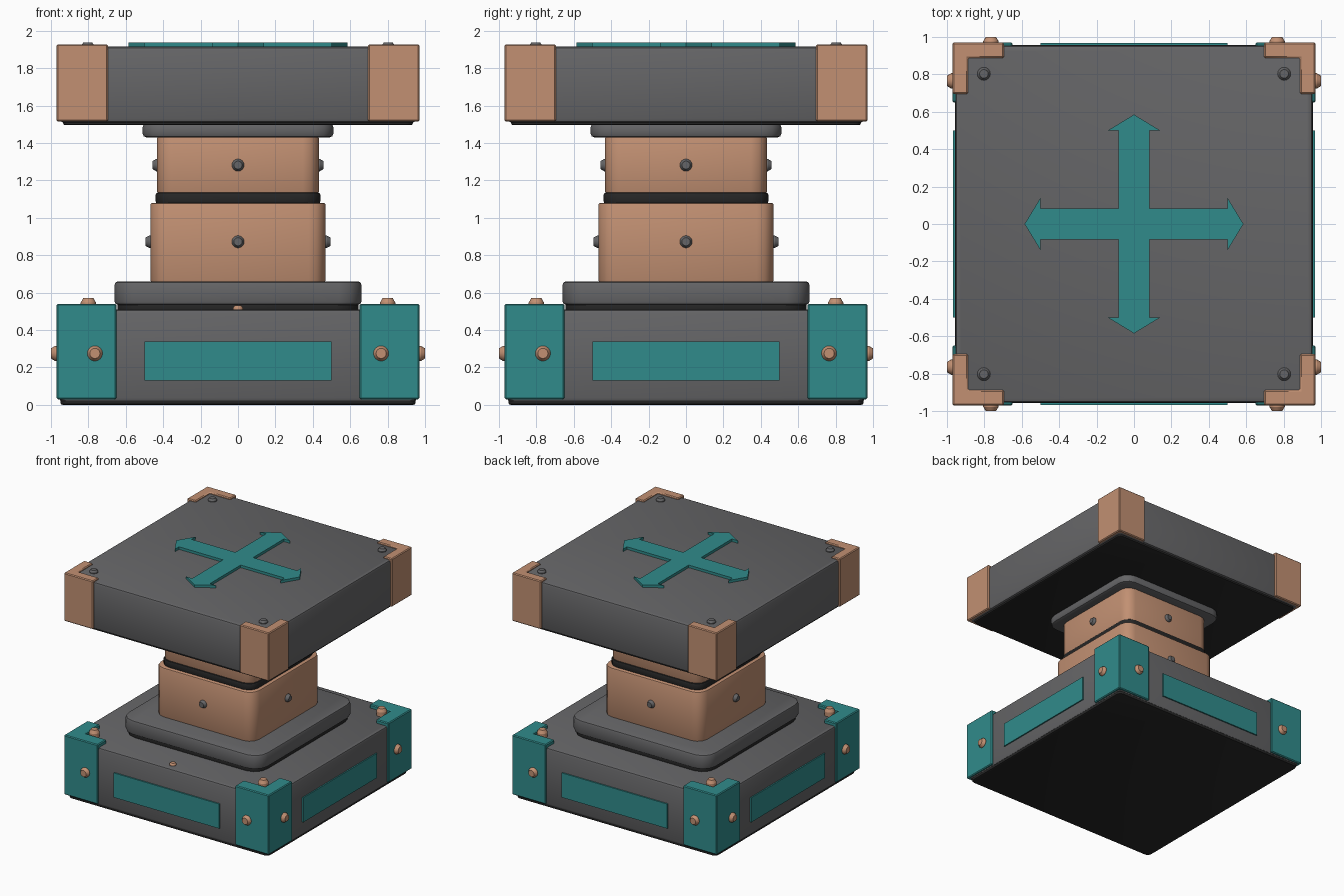
import bpy, bmesh, math
from mathutils import Matrix, Vector

if "Cube" in bpy.data.objects:
    bpy.data.objects.remove(bpy.data.objects["Cube"])


def material(name, rgb):
    m = bpy.data.materials.new(name)
    m.diffuse_color = (*rgb, 1)
    m.use_nodes = True
    m.node_tree.nodes["Principled BSDF"].inputs["Base Color"].default_value = m.diffuse_color
    return m


TEAL = material("teal", (0.03, 0.26, 0.26))
COPPER = material("copper", (0.54, 0.28, 0.17))
DARK = material("dark", (0.02, 0.02, 0.02))
GREY = material("grey", (0.13, 0.13, 0.135))
SIDES = [Matrix.Rotation(i * math.pi / 2, 4, 'Z') for i in range(4)]
CORNERS = [(sx, sy) for sx in (-1, 1) for sy in (-1, 1)]


def finish(name, bm, mat):
    bmesh.ops.recalc_face_normals(bm, faces=bm.faces[:])
    me = bpy.data.meshes.new(name)
    bm.to_mesh(me)
    bm.free()
    ob = bpy.data.objects.new(name, me)
    bpy.context.collection.objects.link(ob)
    if mat:
        me.materials.append(mat)
    bpy.ops.object.select_all(action='DESELECT')
    ob.select_set(True)
    bpy.context.view_layer.objects.active = ob
    bpy.ops.object.shade_smooth_by_angle(angle=math.radians(32))
    return ob


def bevel(bm, edges, width, segments):
    bmesh.ops.bevel(bm, geom=edges, offset=width, offset_type='OFFSET',
                    segments=segments, profile=0.5, affect='EDGES')


def slab(name, half, z0, z1, mat, corner=0.0, edge=0.0):
    """Square block with rounded vertical corners and softened rims."""
    bm = bmesh.new()
    bmesh.ops.create_cube(bm, size=1, matrix=Matrix.Translation((0, 0, (z0 + z1) / 2))
                          @ Matrix.Diagonal((2 * half, 2 * half, z1 - z0, 1)))
    if corner:
        upright = [e for e in bm.edges
                   if abs(e.verts[0].co.z - e.verts[1].co.z) > 1e-4]
        bevel(bm, upright, corner, 3)
    if edge:
        rims = [e for e in bm.edges
                if abs(e.verts[0].co.z - e.verts[1].co.z) < 1e-4]
        bevel(bm, rims, edge, 2)
    return finish(name, bm, mat)


def prism(name, points, z0, z1, mat, soft=0.0):
    """Flat outline pulled up from z0 to z1."""
    bm = bmesh.new()
    face = bm.faces.new([bm.verts.new((x, y, z0)) for x, y in points])
    top = bmesh.ops.extrude_face_region(bm, geom=[face])['geom']
    bmesh.ops.translate(bm, vec=(0, 0, z1 - z0),
                        verts=[v for v in top if isinstance(v, bmesh.types.BMVert)])
    if soft:
        bmesh.ops.recalc_face_normals(bm, faces=bm.faces[:])
        bevel(bm, bm.edges[:], soft, 1)
    return finish(name, bm, mat)


def bolt(name, pos, direction, r, height, mat, stem=0.02):
    """Round bolt head: short stem, then a tapered cap."""
    bm = bmesh.new()
    for r1, r2, a, b in ((r, r, -stem, 0.3 * height), (r, 0.66 * r, 0.3 * height, height)):
        bmesh.ops.create_cone(bm, cap_ends=True, segments=16, radius1=r1, radius2=r2,
                              depth=b - a, matrix=Matrix.Translation((0, 0, (a + b) / 2)))
    turn = Vector(direction).to_track_quat('Z', 'Y').to_matrix().to_4x4()
    bm.transform(Matrix.Translation(pos) @ turn)
    # drop the hidden caps where stem and cap meet
    bmesh.ops.remove_doubles(bm, verts=bm.verts[:], dist=1e-5)
    return finish(name, bm, mat)


def brackets(name, outer, inner, thick, z0, z1, mat):
    """Four L-shaped corner guards."""
    t = outer - thick
    shape = [(outer, outer), (inner, outer), (inner, t), (t, t), (t, inner), (outer, inner)]
    for sx, sy in CORNERS:
        prism(name, [(x * sx, y * sy) for x, y in shape], z0, z1, mat, 0.007)


# Base
slab("base_underside", 0.95, 0.0, 0.05, DARK, 0.04, 0.012)
slab("base_body", 0.957, 0.018, 0.51, GREY, 0.03, 0.02)
brackets("base_corner_guard", 0.97, 0.65, 0.12, 0.03, 0.54, TEAL)
for m in SIDES:
    # inset panel on each side
    bm = bmesh.new()
    bmesh.ops.create_cube(bm, size=1, matrix=m @ Matrix.Translation((0, -0.95, 0.235))
                          @ Matrix.Diagonal((1.0, 0.036, 0.21, 1)))
    finish("base_side_panel", bm, TEAL)
    # bolts on the corner guards
    for x in (-0.765, 0.765):
        bolt("guard_side_bolt", m @ Vector((x, -0.968, 0.275)), m @ Vector((0, -1, 0)),
             0.041, 0.032, COPPER)
for sx, sy in CORNERS:
    bolt("guard_top_bolt", (0.8 * sx, 0.8 * sy, 0.535), (0, 0, 1), 0.041, 0.037, COPPER, 0.03)
bolt("front_indicator", (0, -0.88, 0.51), (0, 0, 1), 0.028, 0.02, COPPER)

# Collar around the foot of the column
slab("collar_gasket", 0.645, 0.50, 0.55, DARK, 0.12, 0.008)
slab("collar", 0.66, 0.535, 0.66, GREY, 0.12, 0.018)

# Telescoping column
slab("lower_column", 0.468, 0.655, 1.08, COPPER, 0.09, 0.01)
slab("column_seal", 0.44, 1.075, 1.135, DARK, 0.09, 0.012)
slab("upper_column", 0.432, 1.13, 1.435, COPPER, 0.085, 0.01)
slab("top_flange", 0.51, 1.43, 1.505, GREY, 0.1, 0.02)
for m in SIDES:
    out = m @ Vector((0, -1, 0))
    bolt("lower_column_bolt", out * 0.466 + Vector((0, 0, 0.872)), out, 0.033, 0.029, GREY)
    bolt("upper_column_bolt", out * 0.43 + Vector((0, 0, 1.282)), out, 0.033, 0.026, GREY)

# Platform
slab("platform_underside", 0.935, 1.495, 1.55, DARK, 0.04, 0.01)
slab("platform_body", 0.955, 1.51, 1.915, GREY, 0.03, 0.02)
brackets("platform_corner_guard", 0.97, 0.695, 0.082, 1.515, 1.928, COPPER)
for sx, sy in CORNERS:
    bolt("platform_bolt", (0.803 * sx, 0.803 * sy, 1.914), (0, 0, 1), 0.035, 0.024, GREY)

# Four-way arrow on the top
w, r, head, tip = 0.084, 0.5, 0.14, 0.585
arm = [(-w, -w), (-w, -r), (-head, -r), (0, -tip), (head, -r), (w, -r)]
outline = [(m @ Vector((x, y, 0))).to_2d() for m in SIDES for x, y in arm]
prism("four_way_arrow", outline, 1.905, 1.937, TEAL)
